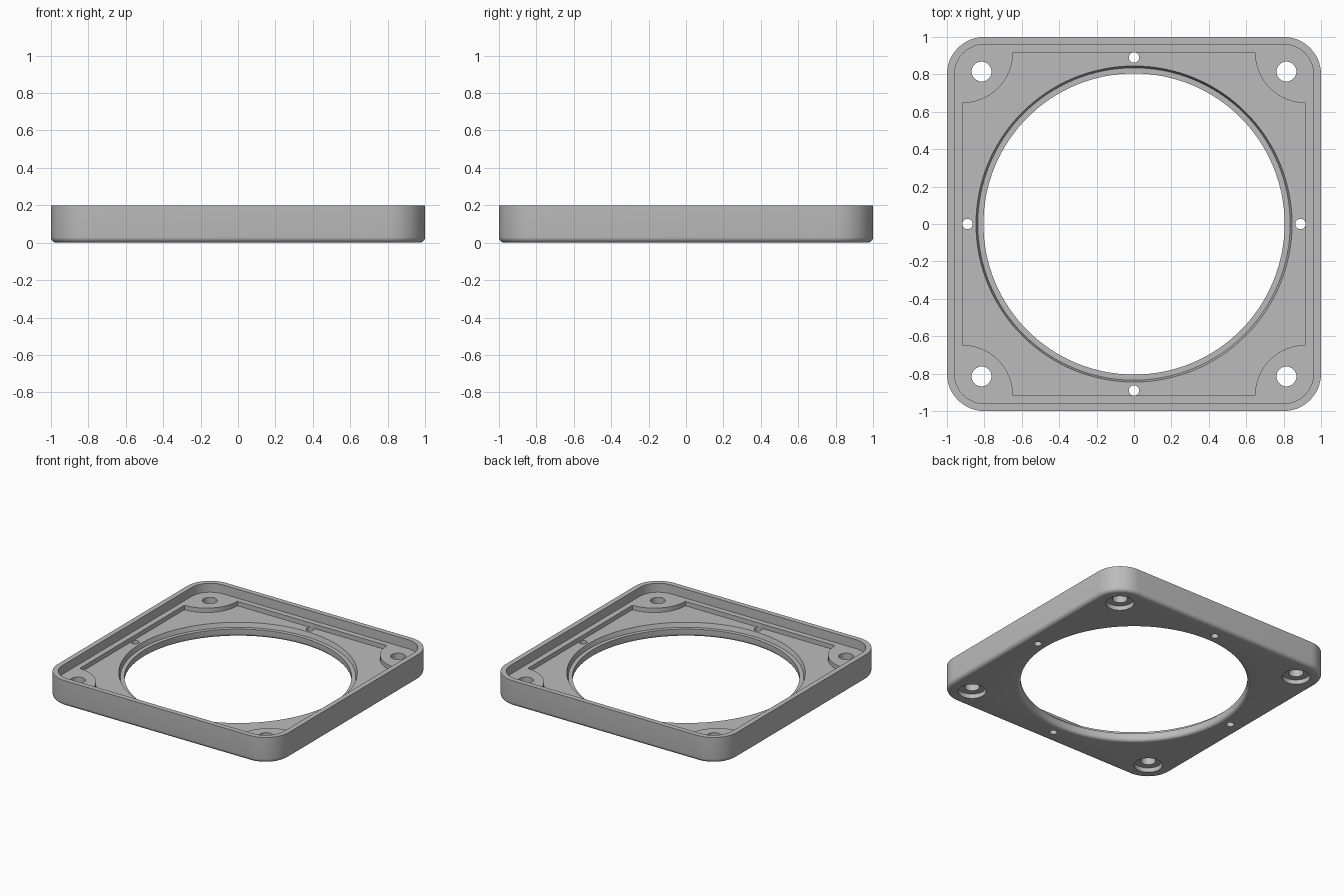
import bpy, bmesh
from math import sin, cos, pi

cube = bpy.data.objects.get("Cube")
if cube:
    bpy.data.objects.remove(cube)

grey = bpy.data.materials.new("plain grey")
grey.use_nodes = True
colour = (0.5, 0.5, 0.5, 1)
grey.diffuse_color = colour
grey.node_tree.nodes["Principled BSDF"].inputs["Base Color"].default_value = colour


def corner_arcs(centre, radius, start, sweep, steps=16):
    """Closed outline of four arcs, one in each corner."""
    pts = []
    for q in range(4):
        turn = q * pi / 2
        cx = centre * (cos(turn) - sin(turn))
        cy = centre * (sin(turn) + cos(turn))
        for i in range(steps + 1):
            a = turn + start + sweep * i / steps
            pts.append((cx + radius * cos(a), cy + radius * sin(a)))
    return pts


def rounded_square(half, radius):
    return corner_arcs(half - radius, radius, 0, pi / 2)


def circle(radius, x=0, y=0, steps=48):
    return [(x + radius * cos(2 * pi * i / steps),
             y + radius * sin(2 * pi * i / steps)) for i in range(steps)]


def loft(name, layers):
    """Solid skinned through (outline, z) layers, bottom to top."""
    bm = bmesh.new()
    rings = [[bm.verts.new((x, y, z)) for x, y in pts] for pts, z in layers]
    for low, high in zip(rings, rings[1:]):
        for i in range(len(low)):
            j = (i + 1) % len(low)
            bm.faces.new((low[i], low[j], high[j], high[i]))
    bm.faces.new(rings[0][::-1])
    bm.faces.new(rings[-1])
    bmesh.ops.recalc_face_normals(bm, faces=bm.faces)
    mesh = bpy.data.meshes.new(name)
    bm.to_mesh(mesh)
    bm.free()
    mesh.materials.append(grey)
    obj = bpy.data.objects.new(name, mesh)
    bpy.context.collection.objects.link(obj)
    return obj


# Outer body with a rounded bottom edge
fillet = 0.03
layers = []
for i in range(7):
    a = pi / 2 * i / 6
    inset = fillet * (1 - sin(a))
    layers.append((rounded_square(1 - inset, 0.2 - inset), fillet * (1 - cos(a))))
layers.append((rounded_square(1, 0.2), 0.2))
frame = loft("frame", layers)

cutters = []

# Upper recess inside the rim, then the deeper pocket that leaves corner bosses
wall = rounded_square(0.96, 0.16)
cutters.append(loft("rim_recess", [(wall, 0.13), (wall, 0.3)]))
pocket = corner_arcs(0.917, 0.27, -pi / 2, -pi / 2)
cutters.append(loft("floor_pocket", [(pocket, 0.095), (pocket, 0.25)]))

# Central opening: rounded lower lip, ledge and slightly tapered step
lip = 0.025
profile = [(0.805 + lip, -0.05)]
for i in range(7):
    a = pi / 2 * (1 - i / 6)
    profile.append((0.805 + lip * (1 - cos(a)), lip * (1 - sin(a))))
profile += [(0.805, 0.06), (0.835, 0.06), (0.845, 0.095), (0.845, 0.3)]
cutters.append(loft("opening", [(circle(r, steps=128), z) for r, z in profile]))

# Counterbored corner holes
for sx in (-1, 1):
    for sy in (-1, 1):
        x, y = 0.815 * sx, 0.815 * sy
        bore, hole = circle(0.1, x, y), circle(0.053, x, y)
        cutters.append(loft("corner_hole", [
            (bore, -0.05), (bore, 0.035), (hole, 0.035), (hole, 0.3)]))

# Small pin holes at the middle of each side
for x, y in ((0.89, 0), (-0.89, 0), (0, 0.89), (0, -0.89)):
    pin = circle(0.028, x, y, 32)
    cutters.append(loft("pin_hole", [(pin, -0.05), (pin, 0.3)]))

# Cut everything out and keep only the finished frame
for cutter in cutters:
    cutter.hide_render = True
    mod = frame.modifiers.new(cutter.name, "BOOLEAN")
    mod.operation = "DIFFERENCE"
    mod.solver = "EXACT"
    mod.object = cutter
graph = bpy.context.evaluated_depsgraph_get()
finished = bpy.data.meshes.new_from_object(frame.evaluated_get(graph))
frame.modifiers.clear()
frame.data = finished
for cutter in cutters:
    bpy.data.objects.remove(cutter)

# Smooth the rounded surfaces, keep the edges crisp
bpy.ops.object.select_all(action="DESELECT")
frame.select_set(True)
bpy.context.view_layer.objects.active = frame
bpy.ops.object.shade_smooth_by_angle(angle=pi / 6)
